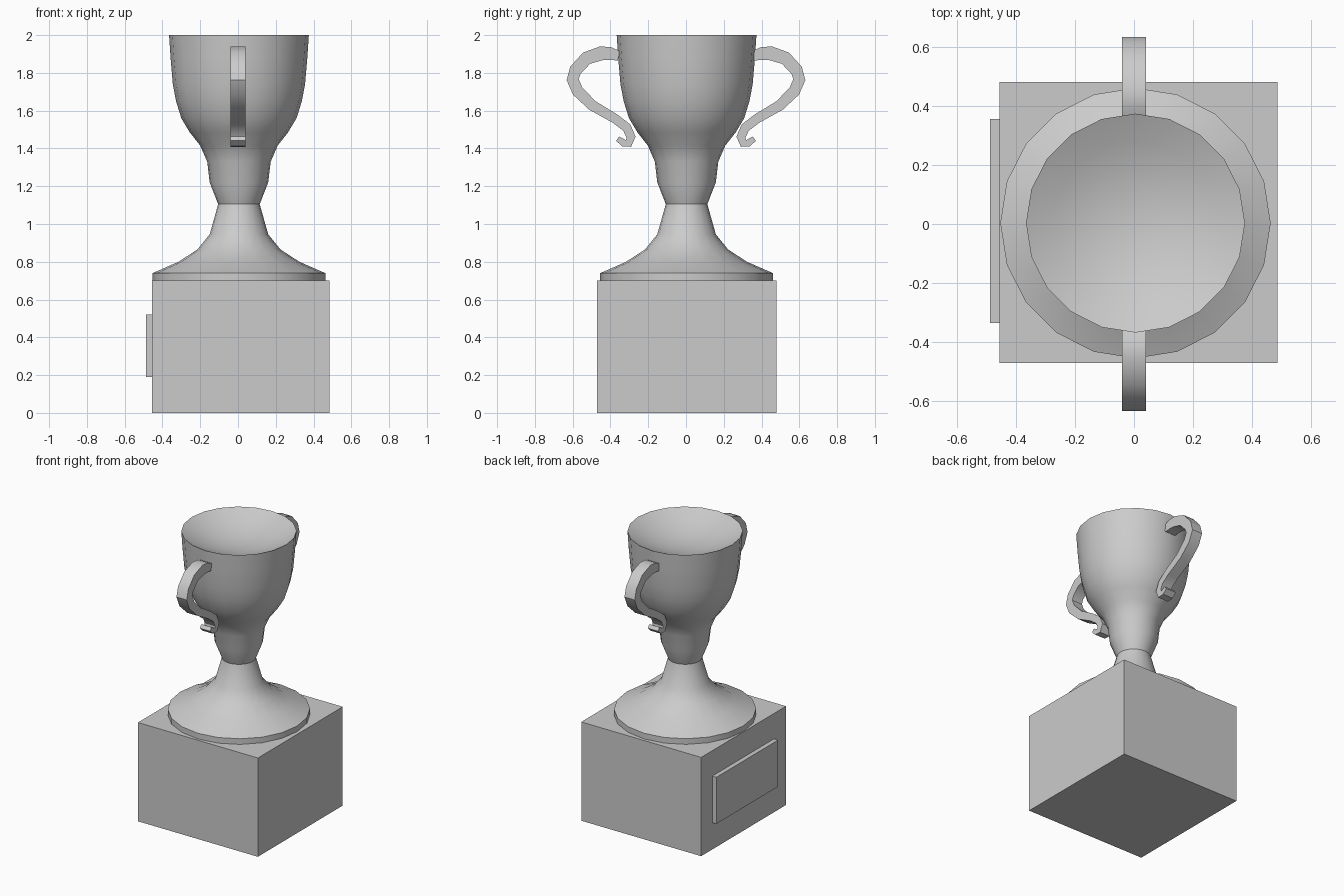
import bpy, bmesh, math
from mathutils import Vector

if "Cube" in bpy.data.objects:
    bpy.data.objects.remove(bpy.data.objects["Cube"])


def finish(bm, name, smooth=True):
    bmesh.ops.recalc_face_normals(bm, faces=bm.faces)
    mesh = bpy.data.meshes.new(name)
    bm.to_mesh(mesh)
    bm.free()
    ob = bpy.data.objects.new(name, mesh)
    bpy.context.collection.objects.link(ob)
    if smooth:
        bpy.ops.object.select_all(action='DESELECT')
        ob.select_set(True)
        bpy.context.view_layer.objects.active = ob
        bpy.ops.object.shade_smooth_by_angle(angle=math.radians(32))
    return ob


def box(name, lo, hi):
    bm = bmesh.new()
    bmesh.ops.create_cube(bm, size=1)
    for v in bm.verts:
        v.co = Vector([lo[i] + (v.co[i] + 0.5) * (hi[i] - lo[i]) for i in range(3)])
    return finish(bm, name, False)


def lathe(name, profile, centre, sides=20):
    """Closed solid: the profile starts and ends on the axis."""
    bm = bmesh.new()
    rings = []
    for r, z in profile:
        n = sides if r > 0 else 1
        rings.append([bm.verts.new((centre[0] + r * math.cos(math.tau * i / sides),
                                    centre[1] + r * math.sin(math.tau * i / sides), z))
                      for i in range(n)])
    for a, b in zip(rings, rings[1:]):
        for i in range(sides):
            j = (i + 1) % sides
            quad = [a[i % len(a)], a[j % len(a)], b[j % len(b)], b[i % len(b)]]
            bm.faces.new(list(dict.fromkeys(quad)))
    return finish(bm, name)


def handle(name, path, side, half=0.04):
    """Flat band following a (y, z, width) centreline."""
    bm = bmesh.new()
    rings = []
    for k, (y, z, w) in enumerate(path):
        p, q = path[max(k - 1, 0)], path[min(k + 1, len(path) - 1)]
        n = Vector((-(q[1] - p[1]), q[0] - p[0])).normalized() * w / 2
        rings.append([bm.verts.new((x, side * (y + s * n.x), z + s * n.y))
                      for x, s in ((-half, 1), (half, 1), (half, -1), (-half, -1))])
    for a, b in zip(rings, rings[1:]):
        for i in range(4):
            j = (i + 1) % 4
            bm.faces.new((a[i], a[j], b[j], b[i]))
    bm.faces.new(rings[0])
    bm.faces.new(rings[-1])
    return finish(bm, name)


# Plinth and plaque
box("plinth", (-0.455, -0.47, 0), (0.485, 0.48, 0.70))
box("plaque", (-0.487, -0.335, 0.19), (-0.45, 0.355, 0.52))

# Foot, stem and cup with a shallow dished top
profile = [(0, 0.70), (0.457, 0.70), (0.457, 0.74), (0.32, 0.80), (0.22, 0.865),
           (0.155, 0.945), (0.11, 1.105), (0.155, 1.22), (0.168, 1.33), (0.205, 1.415),
           (0.26, 1.485), (0.305, 1.56), (0.333, 1.65), (0.35, 1.74), (0.362, 1.88),
           (0.37, 2.0), (0.28, 1.957), (0.19, 1.926), (0.10, 1.907), (0, 1.90)]
lathe("cup", profile, (0.005, 0.003))

# Curled handles on both sides
path = [(0.355, 1.89, 0.05), (0.40, 1.902, 0.068), (0.447, 1.904, 0.074), (0.526, 1.878, 0.070),
        (0.585, 1.815, 0.066), (0.60, 1.765, 0.064), (0.574, 1.704, 0.062),
        (0.495, 1.627, 0.056), (0.376, 1.558, 0.050), (0.313, 1.510, 0.050),
        (0.291, 1.460, 0.048), (0.304, 1.426, 0.044), (0.331, 1.429, 0.038),
        (0.362, 1.452, 0.028)]
handle("handle_right", path, 1)
handle("handle_left", path, -1)
